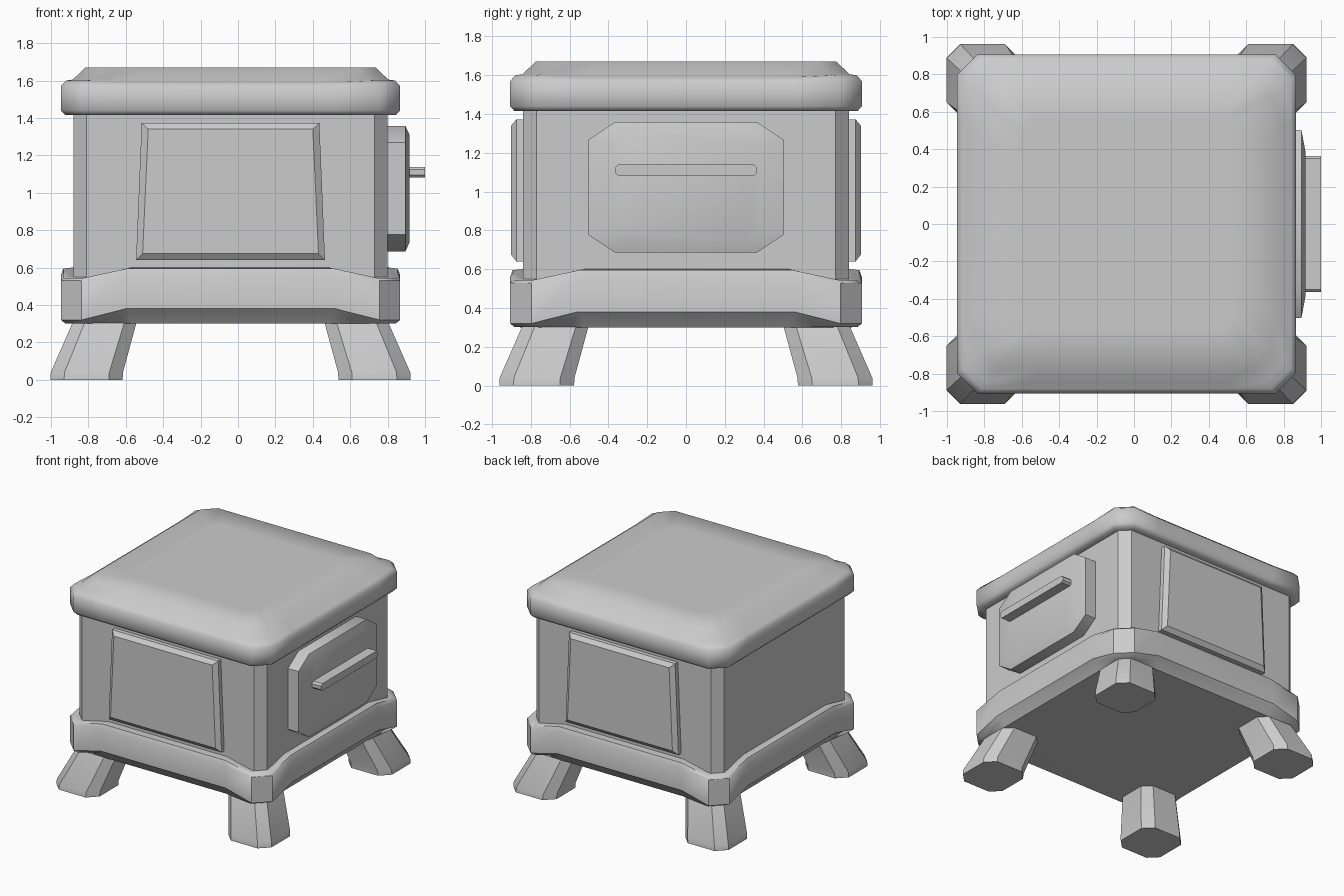
import bpy, bmesh, math

if "Cube" in bpy.data.objects:
    bpy.data.objects.remove(bpy.data.objects["Cube"])

CX = -0.04  # the stove body sits slightly left because the handle sticks out right


def loft(name, rings, angle=35):
    """Skin a stack of equal-length point rings and cap both ends."""
    bm = bmesh.new()
    loops = [[bm.verts.new(p) for p in ring] for ring in rings]
    n = len(loops[0])
    for a, b in zip(loops, loops[1:]):
        for i in range(n):
            j = (i + 1) % n
            bm.faces.new((a[i], a[j], b[j], b[i]))
    bm.faces.new(loops[0][::-1])
    bm.faces.new(loops[-1])
    bmesh.ops.recalc_face_normals(bm, faces=bm.faces[:])
    me = bpy.data.meshes.new(name)
    bm.to_mesh(me)
    bm.free()
    me.polygons.foreach_set("use_smooth", [True] * len(me.polygons))
    me.set_sharp_from_angle(angle=math.radians(angle))
    ob = bpy.data.objects.new(name, me)
    bpy.context.collection.objects.link(ob)
    return ob


def octagon(hu, hv, cu, cv):
    """Rectangle with chamfered corners, counter-clockwise."""
    return [(hu, -hv + cv), (hu, hv - cv), (hu - cu, hv), (-hu + cu, hv),
            (-hu, hv - cv), (-hu, -hv + cv), (-hu + cu, -hv), (hu - cu, -hv)]


def rim_ring(half, chamfer, mid, z_corner, z_mid):
    """Chamfered square whose side middles may sit at another height."""
    e = half - chamfer
    side = [(-e, z_corner), (-mid, z_mid), (mid, z_mid), (e, z_corner)]
    ring = []
    for k in range(4):
        c, s = round(math.cos(k * math.pi / 2)), round(math.sin(k * math.pi / 2))
        ring += [(CX + half * c - t * s, half * s + t * c, z) for t, z in side]
    return ring


def rim(name, profile, angle):
    h = 0.907
    return loft(name, [rim_ring(h * s, 0.11 * s, 0.56 * s, zc, zm)
                       for s, zc, zm in profile], angle)


# Body with narrow corner facets
loft("stove_body", [[(CX + x, y, z) for x, y in octagon(0.84, 0.84, 0.07, 0.07)]
                    for z in (0.4, 1.5)])

# Base skirt: scale, corner height, side-middle height
rim("base_skirt", [(0.93, 0.30, 0.30), (0.975, 0.302, 0.36), (1.0, 0.32, 0.38),
                   (1.0, 0.53, 0.56), (0.985, 0.545, 0.595), (0.935, 0.55, 0.60)], 40)

# Top plate with rounded rim and raised smooth cover
rim("top_plate", [(0.92, 1.415, 1.415), (0.975, 1.415, 1.415), (1.0, 1.44, 1.44),
                  (1.0, 1.57, 1.565), (0.97, 1.60, 1.59), (0.93, 1.605, 1.60),
                  (0.855, 1.67, 1.67), (0.62, 1.67, 1.67)], 60)

# Four splayed legs: height, centre offset, half width
for sx, xn in ((-1, "left"), (1, "right")):
    for sy, yn in ((-1, "front"), (1, "back")):
        rings = []
        for z, off, hw in ((0, 0.77, 0.193), (0.04, 0.768, 0.193), (0.40, 0.64, 0.163)):
            rings.append([(CX + sx * off + x, sy * off + y, z)
                          for x, y in octagon(hw, hw, hw * 0.38, hw * 0.38)])
        loft(f"{yn}_{xn}_leg", rings)

# Tapered raised panels on the front and back
for sy, yn in ((-1, "front"), (1, "back")):
    rings = []
    for y, wb, wt, zb, zt in ((0.80, 0.505, 0.475, 0.64, 1.372),
                              (0.875, 0.505, 0.475, 0.64, 1.372),
                              (0.902, 0.470, 0.440, 0.675, 1.34)):
        rings.append([(CX - wb, sy * y, zb), (CX + wb, sy * y, zb),
                      (CX + wt, sy * y, zt), (CX - wt, sy * y, zt)])
    loft(f"{yn}_panel", rings, 20)

# Octagonal door on the right side
loft("door", [[(x, y, 1.022 + z) for y, z in octagon(hy, hz, cy, cz)]
              for x, hy, hz, cy, cz in ((0.76, 0.503, 0.336, 0.135, 0.09),
                                        (0.895, 0.503, 0.336, 0.135, 0.09),
                                        (0.918, 0.38, 0.285, 0.08, 0.06))])

# Door handle bar
loft("door_handle", [[(x, y, 1.11 + z) for y, z in octagon(0.364, 0.029, 0.015, 0.015)]
                     for x in (0.90, 1.0)])
